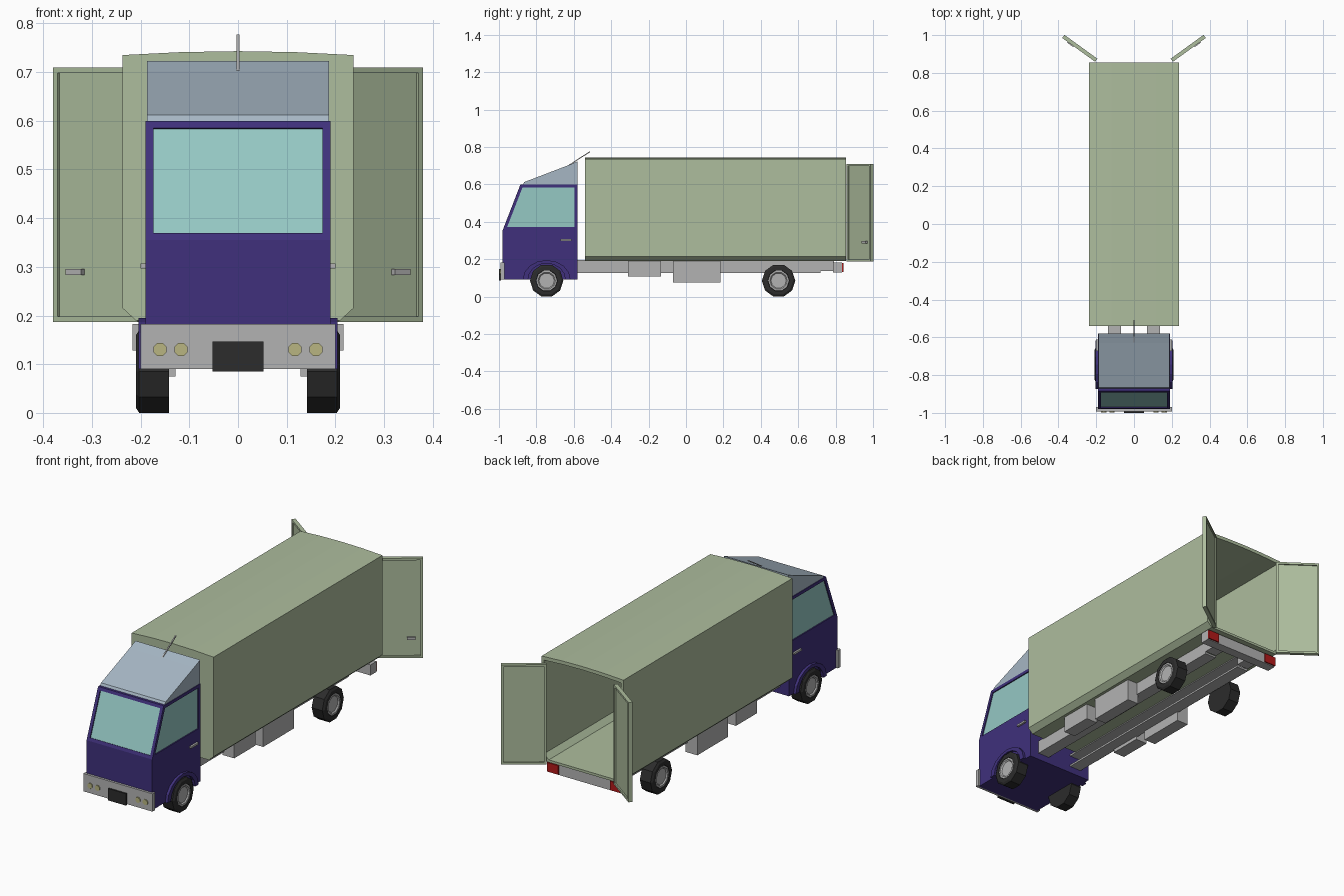
import bpy, bmesh, math
from mathutils import Vector

if "Cube" in bpy.data.objects:
    bpy.data.objects.remove(bpy.data.objects["Cube"])


def material(name, r, g, b):
    m = bpy.data.materials.new(name)
    m.diffuse_color = (r, g, b, 1)
    m.use_nodes = True
    m.node_tree.nodes["Principled BSDF"].inputs["Base Color"].default_value = m.diffuse_color
    return m


GREEN = material("box_green", 0.42, 0.51, 0.34)
PURPLE = material("cab_purple", 0.05, 0.03, 0.20)
GLASS = material("glass", 0.30, 0.58, 0.55)
BLUE = material("deflector_blue", 0.38, 0.47, 0.55)
BLACK = material("rubber", 0.025, 0.025, 0.025)
GREY = material("metal_grey", 0.45, 0.45, 0.45)
RED = material("tail_red", 0.45, 0.01, 0.01)
LAMP = material("lamp_yellow", 0.48, 0.46, 0.22)


def to_object(name, bm, *mats):
    bmesh.ops.recalc_face_normals(bm, faces=bm.faces)
    me = bpy.data.meshes.new(name)
    bm.to_mesh(me)
    bm.free()
    for m in mats:
        me.materials.append(m)
    ob = bpy.data.objects.new(name, me)
    bpy.context.collection.objects.link(ob)
    return ob


def place(p, axis, d):
    return {"x": (d, p[0], p[1]), "y": (p[0], d, p[1]), "z": (p[0], p[1], d)}[axis]


def prism_bm(pts, axis, a, b):
    """2D outline pushed along one axis from a to b."""
    bm = bmesh.new()
    lo = [bm.verts.new(place(p, axis, a)) for p in pts]
    hi = [bm.verts.new(place(p, axis, b)) for p in pts]
    bm.faces.new(lo)
    bm.faces.new(hi)
    n = len(pts)
    for i in range(n):
        j = (i + 1) % n
        bm.faces.new((lo[i], lo[j], hi[j], hi[i]))
    bmesh.ops.recalc_face_normals(bm, faces=bm.faces)
    return bm


def prism(name, pts, axis, a, b, mat):
    return to_object(name, prism_bm(pts, axis, a, b), mat)


def box(name, x0, x1, y0, y1, z0, z1, mat):
    return prism(name, [(x0, y0), (x1, y0), (x1, y1), (x0, y1)], "z", z0, z1, mat)


def ngon(cy, cz, r, n, start=0.0):
    return [(cy + r * math.cos(start + 2 * math.pi * i / n),
             cz + r * math.sin(start + 2 * math.pi * i / n)) for i in range(n)]


def recess(bm, faces, border, depth, index=0):
    bm.normal_update()
    bmesh.ops.inset_individual(bm, faces=faces, thickness=border, use_even_offset=True)
    bmesh.ops.inset_individual(bm, faces=faces, thickness=0.0, depth=-depth)
    for f in faces:
        f.material_index = index


def lathe_wheel(name, rings, y, z, n, mat):
    """Rings of (x, radius) joined around the wheel axle."""
    bm = bmesh.new()
    loops = [[bm.verts.new((x, p[0], p[1])) for p in ngon(y, z, r, n, math.pi / 2 + math.pi / n)]
             for x, r in rings]
    for a, b in zip(loops, loops[1:]):
        for i in range(n):
            j = (i + 1) % n
            bm.faces.new((a[i], a[j], b[j], b[i]))
    bm.faces.new(loops[0])
    bm.faces.new(loops[-1])
    return to_object(name, bm, mat)


# Cab with recessed windscreen and side windows
cab = prism_bm([(-0.98, 0.09), (-0.98, 0.355), (-0.885, 0.6), (-0.58, 0.6), (-0.58, 0.09)],
               "x", -0.19, 0.19)
bmesh.ops.bisect_plane(cab, geom=cab.verts[:] + cab.edges[:] + cab.faces[:],
                       plane_co=(0, 0, 0.355), plane_no=(0, 0, 1), dist=1e-4)
cab.normal_update()
upper = [f for f in cab.faces if 0.4 < f.calc_center_median().z < 0.59]
recess(cab, [f for f in upper if abs(f.normal.x) > 0.9 or f.normal.y < -0.5], 0.016, 0.006, 1)
to_object("cab", cab, PURPLE, GLASS)

# Roof wind deflector and aerial
prism("roof_deflector", [(-0.872, 0.6), (-0.865, 0.612), (-0.63, 0.702), (-0.58, 0.723), (-0.58, 0.6)],
      "x", -0.187, 0.187, BLUE)
prism("aerial", [(-0.63, 0.698), (-0.627, 0.704), (-0.515, 0.777), (-0.512, 0.772)],
      "x", -0.003, 0.003, GREY)

# Front bumper, plate and headlights
box("front_bumper", -0.2, 0.2, -0.992, -0.97, 0.09, 0.183, GREY)
box("front_plate", -0.052, 0.052, -1.0, -0.99, 0.085, 0.147, BLACK)
for x in (-0.16, -0.117, 0.117, 0.16):
    prism("headlight", ngon(x, 0.13, 0.0145, 8, math.pi / 8), "y", -0.997, -0.985, LAMP)

# Cargo box: open at the back, with a gently curved roof
def cargo_outline(w, bottom, drop):
    return [(-w + 0.027, bottom), (w - 0.027, bottom), (w, bottom + 0.025), (w, 0.735 - drop),
            (w * 0.5, 0.741 - drop), (0, 0.743 - drop), (-w * 0.5, 0.741 - drop),
            (-w, 0.735 - drop), (-w, bottom + 0.025)]


bm = bmesh.new()
outer, inner = cargo_outline(0.237, 0.19, 0), cargo_outline(0.222, 0.203, 0.018)
rings = [[bm.verts.new((x, y, z)) for x, z in pts]
         for pts, y in ((outer, -0.54), (outer, 0.855), (inner, 0.855), (inner, -0.525))]
for a, b in zip(rings, rings[1:]):
    for i in range(len(a)):
        j = (i + 1) % len(a)
        bm.faces.new((a[i], a[j], b[j], b[i]))
bm.faces.new(rings[0])
bm.faces.new(rings[-1])
to_object("cargo_box", bm, GREEN)

# Rear bumper
box("rear_bumper", -0.217, 0.217, 0.785, 0.835, 0.128, 0.183, GREY)

for s, side in ((-1, "left"), (1, "right")):
    # Open rear door, panelled on both faces
    def door_pt(u, t):
        return (s * (0.206 + 0.81 * u - 0.587 * t), 0.859 + 0.587 * u + 0.81 * t)

    def door_rect(u0, u1, t0, t1):
        return [door_pt(u0, t0), door_pt(u1, t0), door_pt(u1, t1), door_pt(u0, t1)]

    door = prism_bm(door_rect(0, 0.215, 0, 0.02), "z", 0.187, 0.709)
    recess(door, [f for f in door.faces if f.calc_area() > 0.05], 0.011, 0.007)
    to_object(side + "_rear_door", door, GREEN)
    prism(side + "_rear_door_handle", door_rect(0.14, 0.18, -0.005, 0.008), "z", 0.283, 0.296, GREY)

    # Chassis rail as a channel open to the inside
    prism(side + "_chassis_rail",
          [(s * x, z) for x, z in ((0.07, 0.125), (0.137, 0.125), (0.137, 0.195), (0.07, 0.195),
                                   (0.07, 0.185), (0.127, 0.185), (0.127, 0.135), (0.07, 0.135))],
          "y", -0.6, 0.72, GREY)
    box(side + "_rail_end", s * 0.07, s * 0.137, 0.72, 0.79, 0.137, 0.19, GREY)

    # Side lockers under the box
    box(side + "_small_locker", s * 0.128, s * 0.195, -0.31, -0.135, 0.107, 0.195, GREY)
    box(side + "_large_locker", s * 0.128, s * 0.195, -0.07, 0.185, 0.075, 0.195, GREY)

    # Tail light and cab door handle
    box(side + "_tail_light", s * 0.15, s * 0.216, 0.82, 0.842, 0.132, 0.179, RED)
    box(side + "_cab_handle", s * 0.185, s * 0.2, -0.672, -0.612, 0.297, 0.307, GREY)

    # Wheel arch
    half = [math.pi * i / 8 for i in range(9)]
    arch = [(-0.745 + 0.128 * math.cos(a), 0.09 + 0.105 * math.sin(a)) for a in half]
    arch += [(-0.745 + 0.1 * math.cos(a), 0.09 + 0.088 * math.sin(a)) for a in reversed(half)]
    prism(side + "_wheel_arch", arch, "x", s * 0.18, s * 0.204, PURPLE)

    # Wheels: ten-sided tyre with a dished rim
    for y, end in ((-0.745, "front"), (0.495, "rear")):
        name = side + "_" + end
        lathe_wheel(name + "_tyre", [(s * 0.142, 0.0893), (s * 0.203, 0.0893), (s * 0.21, 0.078),
                                     (s * 0.21, 0.058), (s * 0.198, 0.054)], y, 0.085, 10, BLACK)
        lathe_wheel(name + "_rim", [(s * 0.195, 0.056), (s * 0.209, 0.056), (s * 0.209, 0.047),
                                    (s * 0.203, 0.041)], y, 0.085, 10, GREY)
